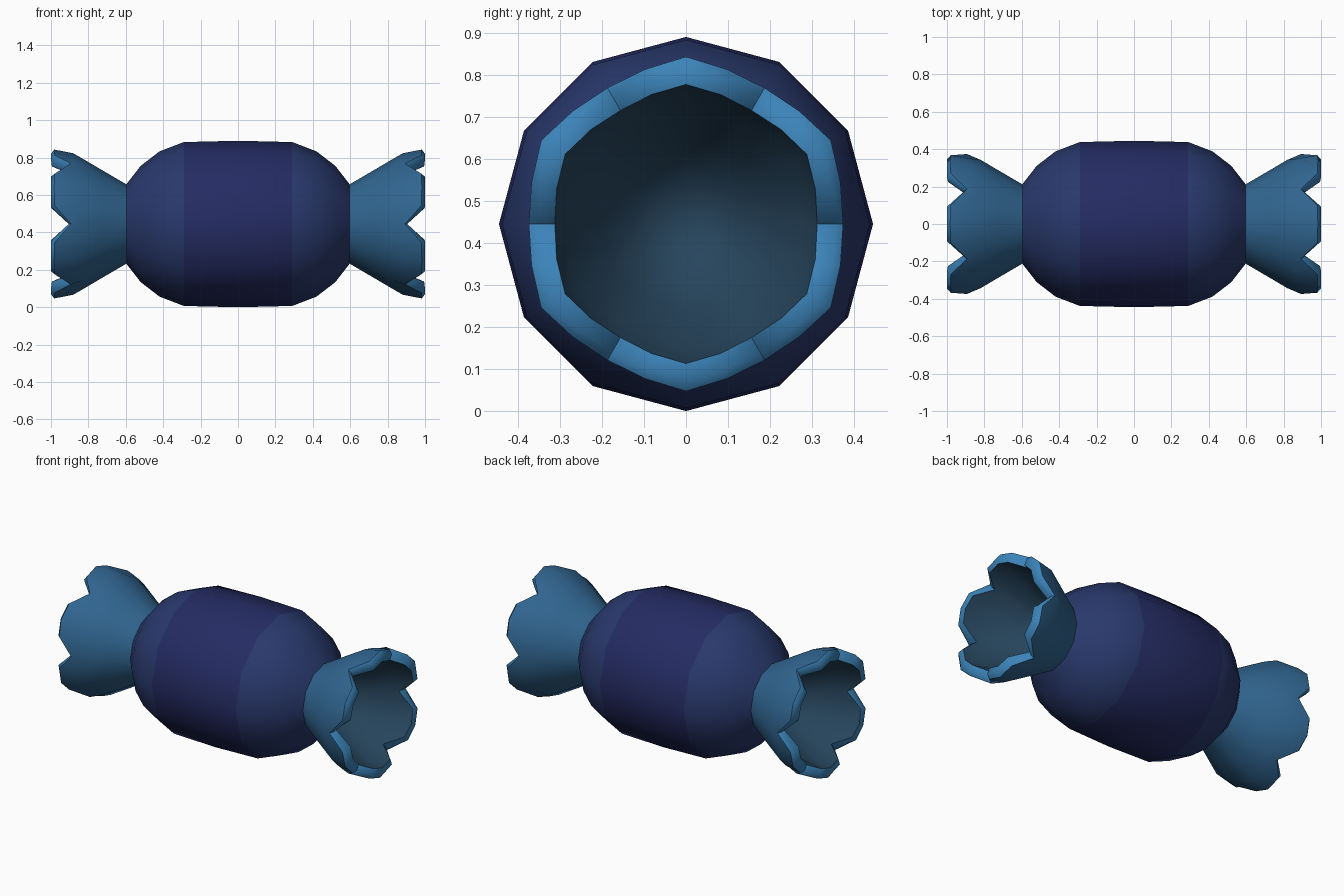
import bpy, math

if "Cube" in bpy.data.objects:
    bpy.data.objects.remove(bpy.data.objects["Cube"])

CZ = 0.445   # height of the long axis


def material(name, rgb):
    m = bpy.data.materials.new(name)
    m.diffuse_color = (*rgb, 1)
    m.use_nodes = True
    m.node_tree.nodes["Principled BSDF"].inputs["Base Color"].default_value = m.diffuse_color
    return m


def loft(name, rings, mats, ring_mats, apex=None):
    """Skin a list of equal-sized rings, optionally ending in a point."""
    n = len(rings[0])
    verts = [p for ring in rings for p in ring]
    faces, idx = [], []
    for k in range(len(rings) - 1):
        for i in range(n):
            j = (i + 1) % n
            faces.append((k*n + i, k*n + j, (k + 1)*n + j, (k + 1)*n + i))
            idx.append(ring_mats[k])
    if apex:
        verts.append(apex)
        base = (len(rings) - 1) * n
        for i in range(n):
            faces.append((base + i, base + (i + 1) % n, len(verts) - 1))
            idx.append(ring_mats[-1])
    me = bpy.data.meshes.new(name)
    me.from_pydata(verts, [], faces)
    for m in mats:
        me.materials.append(m)
    for p, i in zip(me.polygons, idx):
        p.material_index = i
    ob = bpy.data.objects.new(name, me)
    bpy.context.collection.objects.link(ob)
    bpy.context.view_layer.objects.active = ob
    ob.select_set(True)
    bpy.ops.object.mode_set(mode='EDIT')
    bpy.ops.mesh.select_all(action='SELECT')
    bpy.ops.mesh.normals_make_consistent(inside=False)
    bpy.ops.object.mode_set(mode='OBJECT')
    bpy.ops.object.shade_smooth_by_angle(angle=math.radians(55))
    ob.select_set(False)
    return ob


def point(x, r, deg):
    a = math.radians(deg)
    return (x, r * math.cos(a), CZ + r * math.sin(a))


navy = material("navy", (0.022, 0.04, 0.15))
deep = material("deep_navy", (0.018, 0.025, 0.125))
blue = material("blue", (0.03, 0.13, 0.28))
bright = material("bright_blue", (0.045, 0.23, 0.49))
dark = material("inner_blue", (0.02, 0.06, 0.11))

# Sweet body: twelve-sided barrel
half = [(0, 0.445), (0.29, 0.438), (0.42, 0.388), (0.52, 0.311), (0.597, 0.212)]
profile = [(-x, r) for x, r in reversed(half[1:])] + half
body = loft("sweet_body",
            [[point(x, r, 30 * i) for i in range(12)] for x, r in profile],
            [navy, deep], [0, 0, 0, 1, 1, 0, 0, 0])


# Twisted wrapper ends: flared cups with six notched lobes
def ring(s, tip, side, notch):
    """Ring of 24 points; (x, r) given at lobe tip, lobe side and notch."""
    pts = []
    for i in range(24):
        x, r = (notch, side, tip, side)[i % 4]
        if i % 2:
            r *= math.cos(math.radians(15))   # midpoint of a 12-gon side
        pts.append(point(s * x, r, 15 * i))
    return pts


def plain(s, x, r):
    return ring(s, (x, r), (x, r), (x, r))


for s, name in ((-1, "left_wrapper_end"), (1, "right_wrapper_end")):
    rings = [
        plain(s, 0.597, 0.212),
        plain(s, 0.73, 0.29),
        ring(s, (0.88, 0.378), (0.875, 0.375), (0.82, 0.343)),
        ring(s, (0.983, 0.398), (0.98, 0.394), (0.893, 0.374)),    # outer rim
        ring(s, (1.0, 0.375), (1.0, 0.37), (0.905, 0.355)),
        ring(s, (0.998, 0.332), (0.995, 0.33), (0.895, 0.312)),    # inner rim
        ring(s, (0.88, 0.305), (0.88, 0.303), (0.83, 0.275)),
        plain(s, 0.72, 0.205),
        plain(s, 0.6, 0.13),
    ]
    loft(name, rings, [blue, bright, dark], [0, 0, 0, 1, 1, 2, 2, 2],
         apex=(s * 0.54, 0, CZ))
